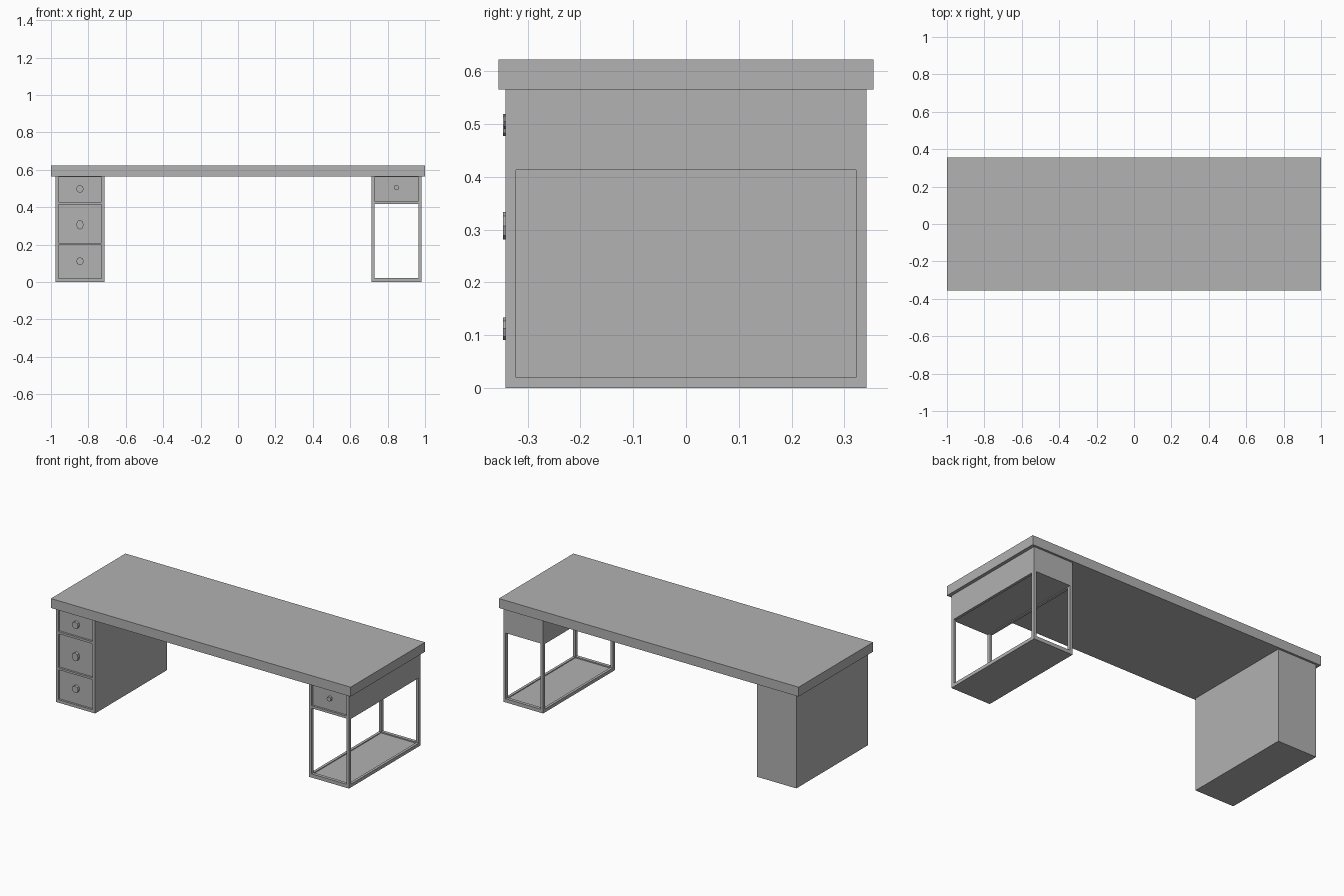
import bpy
import math
from mathutils import Vector

old = bpy.data.objects.get("Cube")
if old:
    bpy.data.objects.remove(old, do_unlink=True)

GREY = (0.445, 0.445, 0.445, 1)
grey = bpy.data.materials.new("plain grey")
grey.use_nodes = True
grey.diffuse_color = GREY
grey.node_tree.nodes["Principled BSDF"].inputs["Base Color"].default_value = GREY


def box(name, low, high):
    """Box between two opposite corners."""
    low, high = Vector(low), Vector(high)
    bpy.ops.mesh.primitive_cube_add(size=1)
    ob = bpy.context.object
    ob.name = name
    for v in ob.data.vertices:
        v.co = [(l + h) / 2 + c * (h - l) for l, h, c in zip(low, high, v.co)]
    ob.data.materials.append(grey)
    return ob


def cut(ob, low, high):
    """Subtract a box from an object."""
    cutter = box("cutter", low, high)
    cutter.hide_render = True
    mod = ob.modifiers.new("cut", 'BOOLEAN')
    mod.operation = 'DIFFERENCE'
    mod.solver = 'EXACT'
    mod.object = cutter
    bpy.context.view_layer.objects.active = ob
    bpy.ops.object.modifier_apply(modifier=mod.name)
    bpy.data.objects.remove(cutter, do_unlink=True)


FRONT, BACK, RECESS, TOP = -0.342, 0.342, -0.33, 0.565


def knob(name, x, z, half_width, half_height, tip):
    """Eight-sided knob standing out from a drawer front."""
    depth = RECESS - tip
    bpy.ops.mesh.primitive_cylinder_add(
        vertices=8, radius=1, depth=depth,
        location=(x, tip + depth / 2, z), rotation=(math.pi / 2, 0, 0))
    ob = bpy.context.object
    ob.name = name
    ob.scale = (half_width, half_height, 1)
    ob.data.materials.append(grey)


# Desktop
box("desktop", (-1, -0.355, TOP), (1, 0.355, 0.622))

# Closed pedestal with three recessed drawer fronts
cabinet = box("drawer_cabinet", (-0.976, FRONT, 0), (-0.714, BACK, TOP))
drawers = [("bottom", 0.018, 0.198, 0.112, 0.021),
           ("middle", 0.21, 0.415, 0.307, 0.026),
           ("top", 0.428, 0.561, 0.498, 0.021)]
for label, low, high, z, half_height in drawers:
    cut(cabinet, (-0.96, -0.4, low), (-0.73, RECESS, high))
    knob(label + "_drawer_knob", -0.845, z, 0.02, half_height, -0.347)

# Open pedestal: one drawer above a four-post frame and floor tray
stand = box("open_stand", (0.714, FRONT, 0), (0.98, BACK, TOP))
cut(stand, (0.73, -0.4, 0.433), (0.964, RECESS, 0.561))
cut(stand, (0.73, -0.4, 0.022), (0.964, 0.4, 0.418))
cut(stand, (0.6, -0.322, 0.02), (1.1, 0.322, 0.413))
cut(stand, (0.73, -0.322, 0.015), (0.964, 0.322, 0.03))
knob("stand_drawer_knob", 0.847, 0.505, 0.014, 0.014, -0.345)
